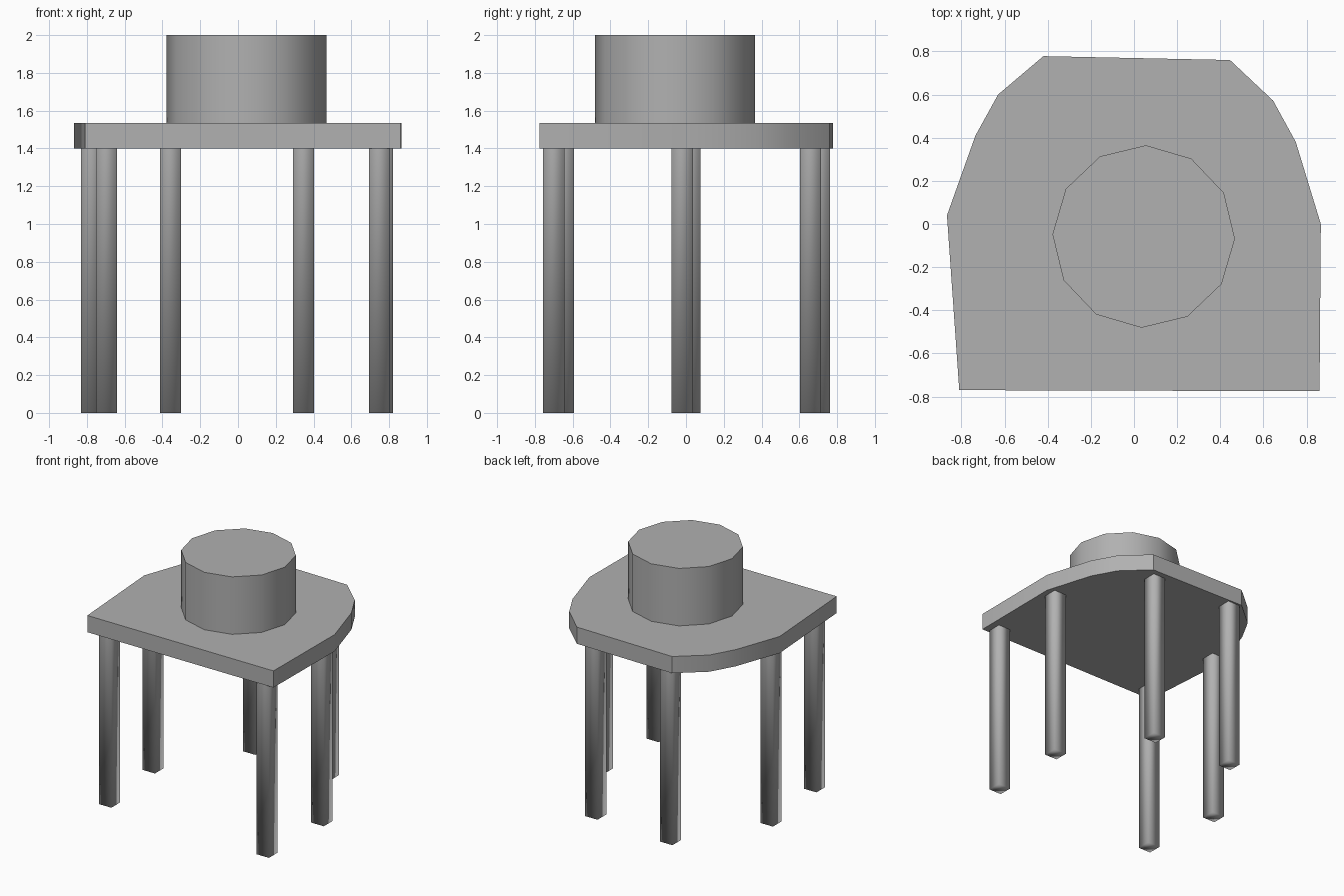
import bpy
import bmesh
from math import radians, cos, sin

if "Cube" in bpy.data.objects:
    bpy.data.objects.remove(bpy.data.objects["Cube"])

grey = bpy.data.materials.new("dark_grey")
grey.diffuse_color = (0.44, 0.44, 0.44, 1)
grey.use_nodes = True
grey.node_tree.nodes["Principled BSDF"].inputs["Base Color"].default_value = grey.diffuse_color


def prism(name, outline, z0, z1, smooth_angle=None, cap=True):
    """Extrude a counter-clockwise outline from z0 to z1."""
    bm = bmesh.new()
    base = bm.faces.new([bm.verts.new((x, y, z0)) for x, y in outline])
    top = bmesh.ops.extrude_face_region(bm, geom=[base], use_keep_orig=True)["geom"]
    verts = [g for g in top if isinstance(g, bmesh.types.BMVert)]
    bmesh.ops.translate(bm, verts=verts, vec=(0, 0, z1 - z0))
    bmesh.ops.recalc_face_normals(bm, faces=bm.faces)
    if not cap:
        caps = [g for g in top if isinstance(g, bmesh.types.BMFace)]
        bmesh.ops.delete(bm, geom=caps, context='FACES_ONLY')
    mesh = bpy.data.meshes.new(name)
    bm.to_mesh(mesh)
    bm.free()
    mesh.materials.append(grey)
    obj = bpy.data.objects.new(name, mesh)
    bpy.context.collection.objects.link(obj)
    if smooth_angle is None:
        mesh.shade_smooth()
    else:
        bpy.ops.object.select_all(action='DESELECT')
        obj.select_set(True)
        bpy.context.view_layer.objects.active = obj
        bpy.ops.object.shade_smooth_by_angle(angle=radians(smooth_angle))
    return obj


# Slab: straight front, rounded back
prism("slab", [(-0.81, -0.77), (0.86, -0.775), (0.866, 0.0), (0.75, 0.38),
               (0.645, 0.572), (0.445, 0.76), (-0.42, 0.778), (-0.63, 0.6),
               (-0.735, 0.41), (-0.867, 0.04)], 1.4, 1.535, 30)

# Twelve-sided drum on top
angles = [radians(88.6 + 30 * i) for i in range(12)]
prism("drum", [(0.045 + 0.423 * cos(a), -0.058 + 0.423 * sin(a)) for a in angles],
      1.535, 2.0, 35)

# Six square legs with softened shading, open where they meet the slab
legs = {
    "front_left_leg": (-0.696, -0.65), "front_right_leg": (0.75, -0.70),
    "middle_left_leg": (-0.775, 0.02), "middle_right_leg": (0.765, -0.02),
    "back_left_leg": (-0.357, 0.707), "back_right_leg": (0.347, 0.66),
}
h = 0.056
for name, (x, y) in legs.items():
    prism(name, [(x - h, y - h), (x + h, y - h), (x + h, y + h), (x - h, y + h)],
          0, 1.4, cap=False)
